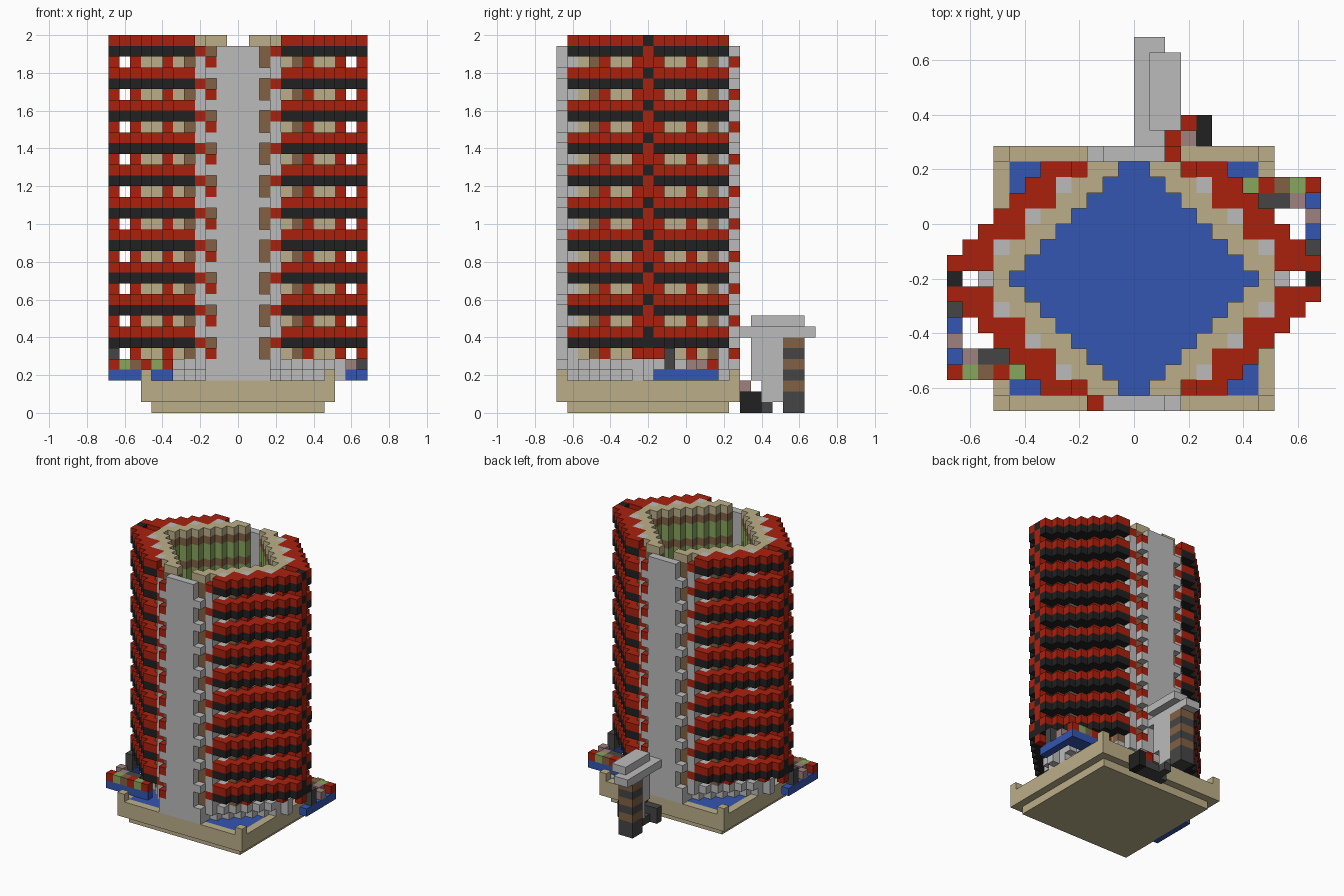
import bpy
import bmesh
from mathutils import Vector

UNIT = 2 / 35          # edge of one block
TOP = 34               # highest block layer
COLOURS = {
    "red": (0.40, 0.015, 0.004), "black": (0.015, 0.015, 0.015),
    "sand": (0.50, 0.43, 0.25), "grey": (0.50, 0.50, 0.50),
    "blue": (0.034, 0.093, 0.45), "brown": (0.22, 0.12, 0.058),
    "green": (0.24, 0.38, 0.11), "mauve": (0.34, 0.22, 0.21),
    "charcoal": (0.06, 0.06, 0.06),
}

cube = bpy.data.objects.get("Cube")
if cube:
    bpy.data.objects.remove(cube)


def make_material(name, rgb):
    mat = bpy.data.materials.new(name)
    mat.use_nodes = True
    mat.diffuse_color = (*rgb, 1)
    bsdf = next(n for n in mat.node_tree.nodes if n.type == "BSDF_PRINCIPLED")
    bsdf.inputs["Base Color"].default_value = (*rgb, 1)
    bsdf.inputs["Roughness"].default_value = 0.8
    return mat


MATERIALS = {name: make_material(name, rgb) for name, rgb in COLOURS.items()}
blocks = {}            # cell -> (part, colour)


def put(part, colour, xs, ys, zs):
    """Fill a box of blocks; each range is an inclusive pair or one number."""
    spans = [range(s[0], s[1] + 1) if isinstance(s, tuple) else (s,) for s in (xs, ys, zs)]
    for x in spans[0]:
        for y in spans[1]:
            for z in spans[2]:
                blocks[x, y, z] = (part, colour)


def turned(part, colour, xs, ys, zs):
    """A box and its copy turned half round the tower axis."""
    put(part, colour, xs, ys, zs)
    flip = lambda s, n: (n - s[1], n - s[0]) if isinstance(s, tuple) else n - s
    put(part, colour, flip(xs, 23), flip(ys, 16), zs)


def quad(part, colour, a, d, z):
    """One block in all four quarters: a out from the middle, d off the tip row."""
    for y in (8 - d, 8 + d):
        turned(part, colour, 12 + a, y, z)


# Base slab, rim, corner posts and pool
put("base", "sand", (4, 19), (1, 15), 0)
put("base", "sand", (3, 20), (0, 16), (1, 2))
put("pool", "blue", (4, 19), (1, 15), 2)
for x in (3, 20):
    for y in (0, 16):
        put("base", "sand", x, y, 3)

# Plinth under the tower
for z in (3, 4):
    for d in range(8):
        for a in (8 - d, 9 - d):
            quad("plinth", "grey", a, d, z)
        if d > 1 and z == 4:
            quad("plinth", "grey", 10 - d, d, z)

# Diamond walls, with planted inner faces
for z in range(5, TOP + 1):
    for d in range(8):
        inner = "sand" if z == TOP else "brown" if z % 3 == 0 else "green"
        quad("inner_wall", inner, 8 - d, d, z)
        if d:
            quad("outer_wall", "sand", 9 - d, d, z)
    quad("outer_wall", "sand", 8, 0, z)

# Balconies: black floors, red parapets, posts at window level
for z in range(5, TOP + 1):
    level = z % 3
    for d in range(1, 8):
        root = 10 - d
        if level == 2:
            if d in (1, 4):
                quad("balcony_posts", "red", root, d, z)
            continue
        colour = "red" if level == 1 else "black"
        for a in (root + 1, root + 2):
            quad("balconies", colour, a, d, z)
        if d % 2 == 0:
            quad("balcony_posts", "grey", root, d, z)
        elif d < 7:
            quad("balconies", colour, root, d, z)
    if level == 2:
        turned("doors", "brown", 17, 3, z)
        turned("doors", "brown", 16, 14, z)
    # Ends of the balconies beside the columns
    if z < TOP:
        quad("balcony_ends", "red" if level == 0 else "grey", 3, 7, z)
    # Tips in contrasting colours
    quad("balcony_tips", "black" if level == 1 or z == 6 else "red", 11, 0, z)

# Front and back columns with side teeth
turned("columns", "grey", (10, 13), 0, (3, TOP - 1))
for z in range(3, TOP):
    level = z % 3
    if level == 1 or z == 3:
        turned("column_teeth", "grey", 14, 0, z)
        turned("column_teeth", "grey", 9, 0, z)
    else:
        turned("column_sides", "brown", 14, 1, z)
        if level == 0:
            turned("column_sides", "brown", 9, 1, z)
        else:
            turned("column_teeth", "red", 9, 0, z)

# Side terraces: L-shaped blue troughs with planting
turned("terrace_trough", "blue", (18, 23), 14, 3)
turned("terrace_trough", "blue", (20, 23), 13, 3)
turned("terrace_trough", "blue", 23, (9, 12), 3)
for x, colour in enumerate(("red", "green", "red", "brown", "green", "red")):
    turned("terrace_planting", colour, 18 + x, 14, 4)
turned("terrace_planting", "charcoal", (20, 21), 13, 4)
turned("terrace_planting", "mauve", 22, 13, 4)
turned("terrace_planting", "mauve", 23, 12, 4)
turned("terrace_planting", "charcoal", 23, 10, (4, 5))

# Back porch: roof, pillar and striped pier
put("porch_roof", "grey", (12, 13), (17, 23), 7)
put("porch_roof", "grey", (13, 14), (18, 22), 8)
put("porch_pillar", "grey", 13, (19, 20), (1, 6))
put("porch_pillar", "grey", 13, 18, (3, 6))
for z in range(7):
    put("porch_pier", "brown" if z in (2, 4, 6) else "charcoal", (12, 13), (21, 22), z)

# Small blocks beside the porch
put("porch_steps", "charcoal", (12, 15), 17, (0, 1))
put("porch_steps", "charcoal", (13, 15), 18, 0)
put("porch_steps", "charcoal", 13, 19, 0)
put("porch_steps", "red", 15, 18, 1)
put("porch_steps", "red", 14, 17, 2)
put("porch_steps", "mauve", 15, 17, 2)
put("porch_steps", "black", 16, (17, 18), (0, 1))


def build(part):
    """Mesh the visible block sides of one part."""
    bm = bmesh.new()
    verts = {}
    cells = {c: v[1] for c, v in blocks.items() if v[0] == part}
    names = sorted(set(cells.values()))
    for cell, colour in cells.items():
        for axis in range(3):
            for side in (0, 1):
                near = list(cell)
                near[axis] += 2 * side - 1
                if tuple(near) in blocks:
                    continue
                loop = []
                for u, v in ((0, 0), (1, 0), (1, 1), (0, 1)):
                    corner = list(cell)
                    corner[axis] += side
                    corner[(axis + 1) % 3] += u
                    corner[(axis + 2) % 3] += v
                    key = tuple(corner)
                    if key not in verts:
                        verts[key] = bm.verts.new((Vector(key) - Vector((12, 12, 0))) * UNIT)
                    loop.append(verts[key])
                face = bm.faces.new(loop if side else loop[::-1])
                face.material_index = names.index(colour)
    mesh = bpy.data.meshes.new(part)
    bm.to_mesh(mesh)
    bm.free()
    for name in names:
        mesh.materials.append(MATERIALS[name])
    bpy.context.collection.objects.link(bpy.data.objects.new(part, mesh))


for part_name in sorted({v[0] for v in blocks.values()}):
    build(part_name)
